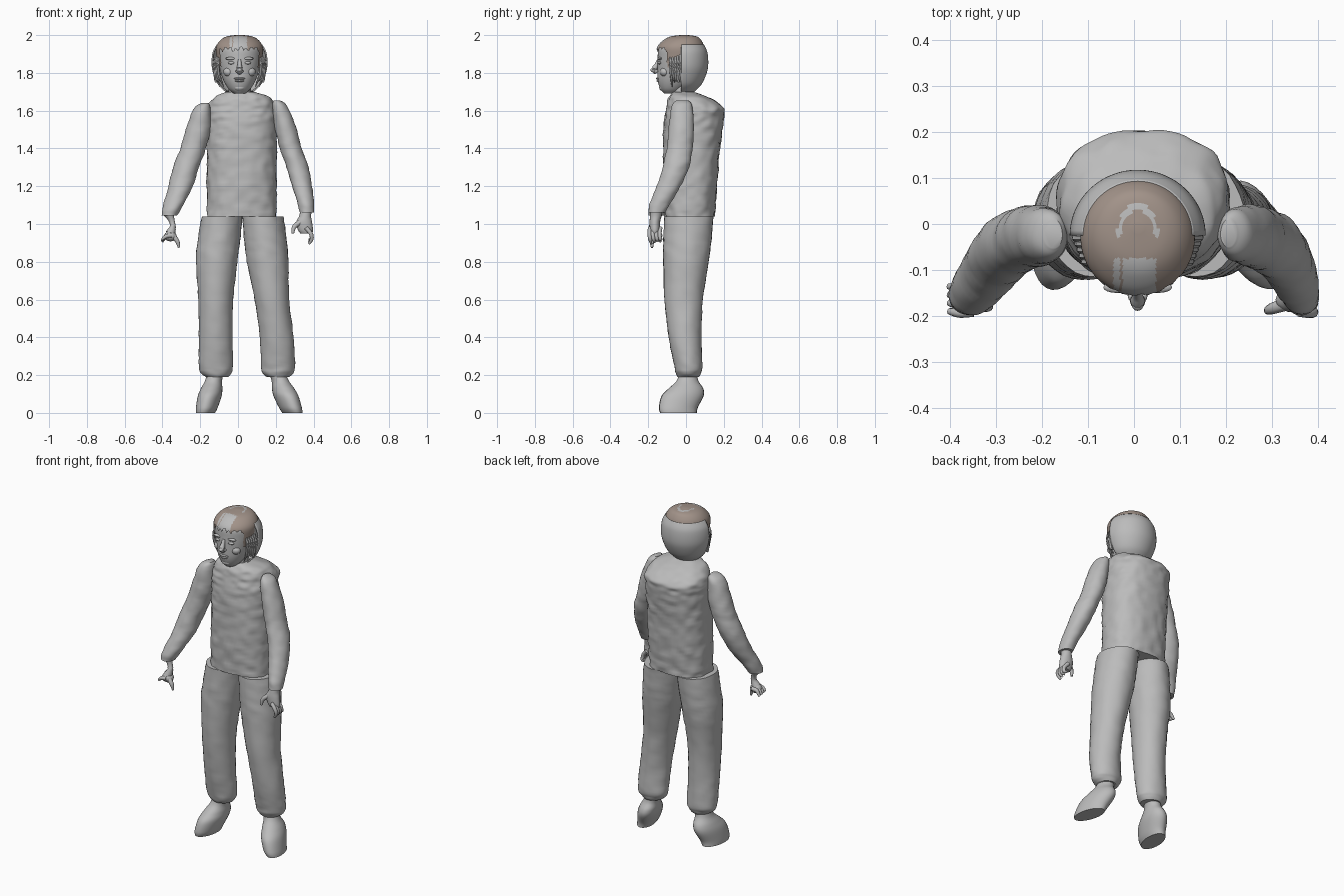
import bpy, bmesh, math
from mathutils import Vector, noise

cube = bpy.data.objects.get("Cube")
if cube:
    bpy.data.objects.remove(cube, do_unlink=True)


def material(name, rgb):
    mat = bpy.data.materials.new(name)
    mat.use_nodes = True
    color = (*rgb, 1)
    mat.diffuse_color = color
    mat.node_tree.nodes["Principled BSDF"].inputs["Base Color"].default_value = color
    return mat


grey = material("plain_grey", (0.5, 0.5, 0.5))
brown = material("hair_brown", (0.36, 0.29, 0.25))
parts = []


def finish(name, bm):
    bmesh.ops.recalc_face_normals(bm, faces=bm.faces)
    mesh = bpy.data.meshes.new(name)
    bm.to_mesh(mesh)
    bm.free()
    obj = bpy.data.objects.new(name, mesh)
    bpy.context.collection.objects.link(obj)
    mesh.materials.append(grey)
    parts.append(obj)
    return obj


def spline(rows, steps):
    """Smooth interpolation through rows of equal length."""
    out = []
    for i in range(len(rows) - 1):
        a, b = rows[max(i - 1, 0)], rows[i]
        c, d = rows[i + 1], rows[min(i + 2, len(rows) - 1)]
        for k in range(steps):
            t = k / steps
            out.append([q + t * ((r - p) / 2 + t * (p - 2.5 * q + 2 * r - s / 2
                        + t * (1.5 * (q - r) + (s - p) / 2)))
                        for p, q, r, s in zip(a, b, c, d)])
    return out + [list(rows[-1])]


def bridge(bm, loops, closed=True, caps=True):
    n = len(loops[0])
    for low, high in zip(loops, loops[1:]):
        for i in range(n if closed else n - 1):
            j = (i + 1) % n
            bm.faces.new((low[i], low[j], high[j], high[i]))
    if caps:
        bm.faces.new(loops[0])
        bm.faces.new(loops[-1])


def loft(name, rings, sides=32, steps=6, power=2.0, yaw=0.0, wrinkle=0.0, arc=None):
    """Stack of oval sections, each given as z, centre x, centre y, radius x, radius y."""
    bm = bmesh.new()
    loops = []
    for z, cx, cy, rx, ry in spline(rings, steps):
        loop = []
        for i in range(sides):
            a = math.tau * i / sides if arc is None else arc * i / (sides - 1)
            c, s = math.cos(a), math.sin(a)
            u = math.copysign(abs(c) ** (2 / power), c) * max(rx, 0.002)
            v = math.copysign(abs(s) ** (2 / power), s) * max(ry, 0.002)
            p = Vector((cx + u * math.cos(yaw) - v * math.sin(yaw),
                        cy + u * math.sin(yaw) + v * math.cos(yaw), z))
            if wrinkle:
                p += Vector((c, s, 0)) * wrinkle * noise.noise(Vector((p.x, p.y, p.z * 1.6)) * 20)
            loop.append(bm.verts.new(p))
        loops.append(loop)
    bridge(bm, loops, arc is None, arc is None)
    return finish(name, bm)


def tube(name, points, sides=10):
    """Tapered limb along a path, points given as x, y, z, radius."""
    bm = bmesh.new()
    path = spline(points, 4)
    loops = []
    for i, (x, y, z, r) in enumerate(path):
        ahead, behind = path[min(i + 1, len(path) - 1)], path[max(i - 1, 0)]
        turn = (Vector(ahead[:3]) - Vector(behind[:3])).to_track_quat("Z", "Y")
        loops.append([bm.verts.new(Vector((x, y, z)) + turn @ Vector(
            (r * math.cos(math.tau * k / sides), r * math.sin(math.tau * k / sides), 0)))
            for k in range(sides)])
    bridge(bm, loops)
    return finish(name, bm)


def blob(name, loc, size):
    bm = bmesh.new()
    bmesh.ops.create_uvsphere(bm, u_segments=16, v_segments=10, radius=1)
    for v in bm.verts:
        v.co = Vector([p + c * s for p, c, s in zip(loc, v.co, size)])
    return finish(name, bm)


# Shirt body with shallow wrinkles
loft("shirt", [(1.04, .02, .018, .183, .132), (1.2, .02, .022, .184, .142),
               (1.4, .02, .03, .185, .15), (1.55, .02, .042, .185, .157),
               (1.61, .02, .048, .184, .152), (1.65, .022, .03, .165, .128),
               (1.68, .02, .005, .13, .09), (1.7, .01, -.015, .07, .055)],
     sides=72, steps=9, power=2.4, wrinkle=.008)
loft("neck", [(1.64, .01, -.018, .066, .06), (1.7, .01, -.02, .06, .055), (1.78, .01, -.02, .055, .05)])

# Trouser legs share one profile and lean differently
leg = [(1.04, .015, .108, .13), (.92, .008, .112, .127), (.8, 0, .11, .12),
       (.6, -.012, .092, .102), (.4, -.005, .089, .086), (.25, .012, .09, .074),
       (.21, .012, .08, .066), (.19, .012, .06, .056)]
leans = {"right": (-.085, -.1, -.113, -.118, -.118, -.118, -.115, -.11),
         "left": (.132, .145, .157, .18, .205, .212, .212, .212)}
for side, xs in leans.items():
    loft(side + "_trouser_leg", [(z, x, cy, rx, ry) for (z, cy, rx, ry), x in zip(leg, xs)],
         wrinkle=.004)

# Feet turned outward
foot = [(0, -.04, .05, .098), (.03, -.04, .057, .104), (.09, -.018, .062, .112),
        (.13, 0, .056, .092), (.17, .008, .045, .058), (.22, .012, .044, .046)]
for side, x, slope, yaw in (("right", -.122, -.25, -.12), ("left", .212, .38, .25)):
    loft(side + "_foot", [(z, x + slope * (.2 - z), cy, rx, ry) for z, cy, rx, ry in foot], yaw=yaw)

# Sleeves share one profile
sleeve = [(1.64, -.02, .02, .03), (1.61, -.022, .046, .054), (1.5, -.025, .066, .066),
          (1.4, -.032, .068, .068), (1.3, -.05, .068, .07), (1.2, -.085, .064, .065),
          (1.1, -.135, .052, .055), (1.045, -.155, .042, .046)]
reach = {"right": (-.175, -.19, -.21, -.238, -.275, -.303, -.343, -.363),
         "left": (.205, .22, .25, .275, .31, .335, .358, .366)}
for side, xs in reach.items():
    slim, lift = (1, 0) if side == "right" else (.85, .015)
    loft(side + "_sleeve", [(z + lift, x, cy, rx * slim, ry)
                            for (z, cy, rx, ry), x in zip(sleeve, xs)], wrinkle=.004)

# Left hand hangs with curled fingers
loft("left_hand", [(1.07, .36, -.155, .03, .03), (1.04, .355, -.16, .032, .03),
                   (1.01, .35, -.165, .042, .028), (.97, .357, -.165, .04, .026),
                   (.95, .362, -.165, .032, .02)], sides=16)
for i in range(4):
    y = -.19 + .018 * i
    tube(f"left_finger_{i + 1}", [(.36, y, .98, .012), (.385, y - .004, .95, .011),
                                  (.39, y, .92, .01), (.375, y + .006, .895 + .008 * i, .006)])
tube("left_thumb", [(.33, -.175, 1.01, .014), (.298, -.185, .985, .012), (.29, -.19, .95, .007)])

# Right hand on a thin wrist, fingers spread
tube("right_wrist", [(-.368, -.15, 1.06, .03), (-.352, -.155, 1.02, .016),
                     (-.345, -.16, .985, .017), (-.358, -.165, .95, .026)])
blob("right_palm", (-.358, -.165, .935), (.034, .032, .027))
for i in range(4):
    y = -.19 + .018 * i
    tube(f"right_finger_{i + 1}", [(-.35, y, .94, .012), (-.38, y - .003, .935, .011),
                                   (-.402, y, .918 - .004 * i, .007)])
tube("right_thumb", [(-.35, -.175, .945, .014), (-.322, -.18, .91, .012), (-.312, -.18, .875, .006)])

# Head and face
skull = [(1.69, .008, -.075, .03, .04), (1.715, .008, -.07, .058, .066),
         (1.76, .008, -.05, .085, .1), (1.82, .008, -.036, .104, .115),
         (1.88, .008, -.03, .114, .12), (1.93, .008, -.028, .115, .117),
         (1.965, .008, -.02, .095, .095), (1.985, .008, -.012, .062, .065),
         (1.993, .008, -.008, .01, .01)]
loft("head", skull, sides=48)
tube("nose", [(.008, -.145, 1.868, .009), (.008, -.157, 1.84, .012),
              (.008, -.168, 1.818, .017), (.008, -.155, 1.8, .012)])
blob("nose_tip", (.008, -.172, 1.815), (.014, .017, .011))
blob("upper_lip", (.008, -.147, 1.77), (.03, .013, .006))
blob("lower_lip", (.008, -.143, 1.758), (.025, .013, .007))
blob("chin", (.008, -.122, 1.722), (.03, .02, .018))
for side, s in (("right", -1), ("left", 1)):
    blob(side + "_eye", (.008 + s * .042, -.139, 1.853), (.02, .011, .008))
    blob(side + "_brow", (.008 + s * .045, -.138, 1.876), (.03, .012, .008))
    blob(side + "_nostril", (.008 + s * .012, -.158, 1.809), (.009, .011, .008))
    blob(side + "_cheek", (.008 + s * .055, -.113, 1.805), (.03, .025, .025))

# Hair cap with ragged fringe, mostly brown with grey streaks
hair = loft("hair", [(z + .008, cx, cy, rx * 1.05 + .002, ry * 1.06) for z, cx, cy, rx, ry in skull[3:]],
            sides=128, steps=9)
bm = bmesh.new()
bm.from_mesh(hair.data)
hair.data.materials.append(brown)
bare = []
for f in bm.faces:
    x, y, z = f.calc_center_median()
    x -= .008
    ragged = .007 * math.sin(x * 230) + .006 * math.sin(x * 95 + 1)
    temple = abs(x) > .09 and y > -.1
    hem = 1.835 + ragged if temple else 1.925 + ragged
    if z < hem:
        bare.append(f)
        continue
    arch = math.hypot(x / .042, (y + .03) / .07)
    streak = (.85 < arch < 1.1 and y > -.03) or (y < -.075 and abs(x) < .045 + ragged)
    crown = z > 1.93 + ragged or y < -.03
    f.material_index = 1 if crown and not streak else 0
bmesh.ops.delete(bm, geom=bare, context="FACES")
bm.to_mesh(hair.data)
bm.free()

# Open shell around the back of the head
shell = loft("back_hair_shell", [(1.7, .008, -.025, .075, .07), (1.74, .008, -.025, .115, .108),
                                 (1.8, .008, -.025, .14, .135), (1.85, .008, -.025, .148, .143),
                                 (1.91, .008, -.025, .142, .138), (1.95, .008, -.025, .12, .12)],
             sides=40, arc=math.pi)
solid = shell.modifiers.new("thickness", "SOLIDIFY")
solid.thickness = .008
solid.offset = -1

# Loose locks beside the face
for side, s in (("right", -1), ("left", 1)):
    for i in range(5):
        y, drop = -.03 - .013 * i, .025 * ((i * 3) % 4)
        x = .008 + s * (.128 - .005 * i)
        tube(f"{side}_lock_{i + 1}", [(x - s * .012, y, 1.9, .005), (x + s * .006, y, 1.85, .009),
                                      (x, y + .004, 1.79 - drop / 2, .008),
                                      (x - s * .025, y + .008, 1.725 + drop, .002)], sides=6)

# Smooth shading with crisp rims
bpy.ops.object.select_all(action="DESELECT")
for obj in parts:
    obj.select_set(True)
bpy.context.view_layer.objects.active = parts[0]
bpy.ops.object.shade_smooth_by_angle(angle=math.radians(50))
